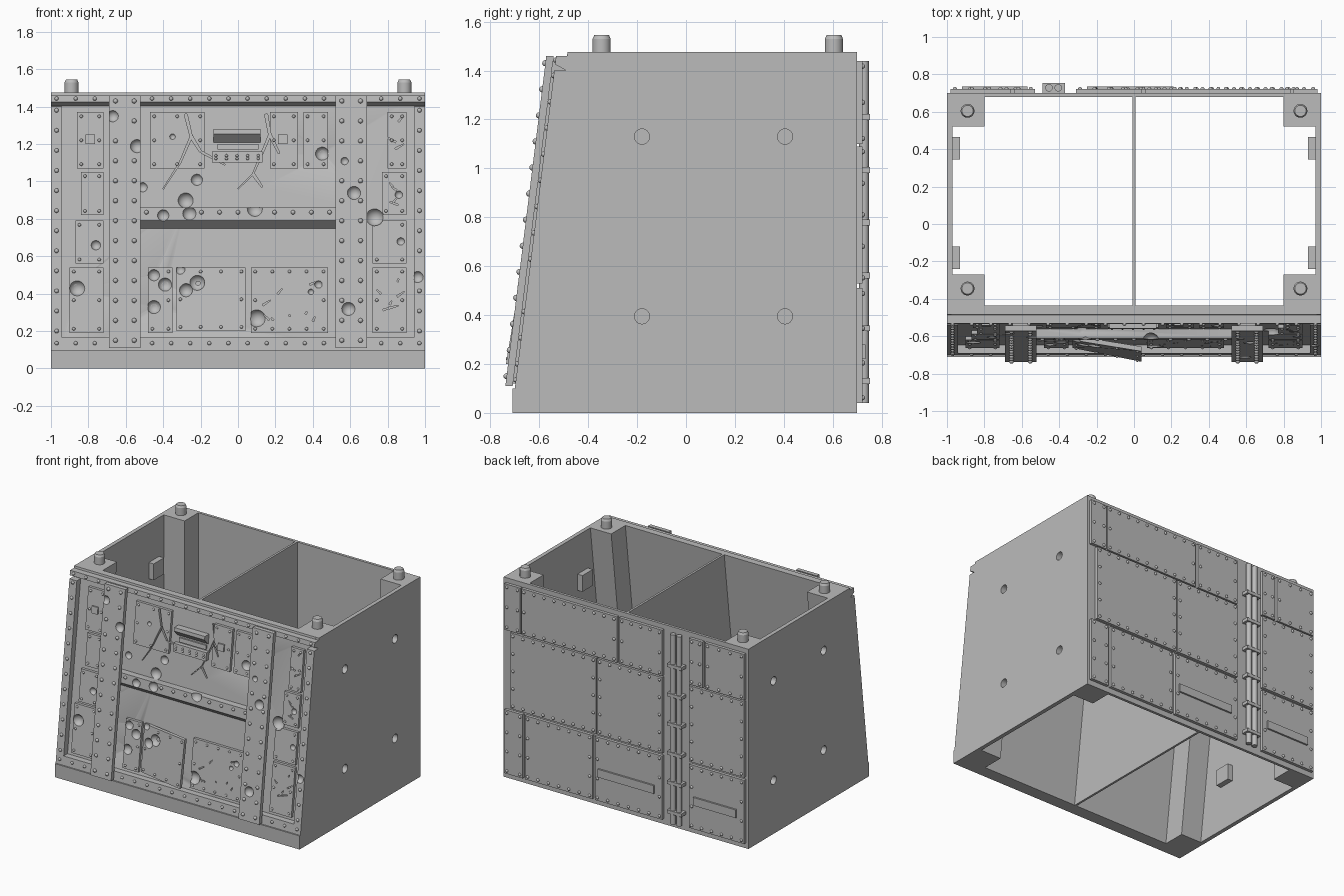
import bpy, bmesh, math, random
from mathutils import Matrix, Vector

random.seed(4)
cube = bpy.data.objects.get("Cube")
if cube:
    bpy.data.objects.remove(cube)

steel = bpy.data.materials.new("grey_steel")
steel.use_nodes = True
steel.diffuse_color = (0.5, 0.5, 0.5, 1)
steel.node_tree.nodes["Principled BSDF"].inputs["Base Color"].default_value = (0.5, 0.5, 0.5, 1)

TOP = 1.475


# Surface frames: x across, z up, w outward from the wall
def front(x, z, w):
    return Vector((x, -0.655 + (z - 0.1) * 0.124 - w, z))


def back(x, z, w):
    return Vector((x, 0.7 + w, z))


def straight(x, z, y):
    return Vector((x, y, z))


def bent(x, z, w):
    out = max(0, (x + 0.33) / 0.37)
    return front(x, z, w + out * (0.06 + 0.04 * (0.54 - z)))


def prism(bm, profile, t0, t1, place):
    """Extrude a closed profile of (a, b) points from t0 to t1."""
    ends = [[bm.verts.new(place(a, b, t)) for a, b in profile] for t in (t0, t1)]
    bm.faces.new(ends[0])
    bm.faces.new(ends[1][::-1])
    n = len(profile)
    for i in range(n):
        j = (i + 1) % n
        bm.faces.new((ends[0][j], ends[0][i], ends[1][i], ends[1][j]))


def box(bm, x0, x1, z0, z1, w0, w1, place):
    prism(bm, [(x0, z0), (x1, z0), (x1, z1), (x0, z1)], w0, w1, place)


def rail(bm, profile, x0, x1):
    """Run a (w, z) cross-section along x on the front."""
    prism(bm, profile, x0, x1, lambda w, z, x: front(x, z, w))


def finish(name, bm):
    bmesh.ops.recalc_face_normals(bm, faces=bm.faces)
    mesh = bpy.data.meshes.new(name)
    bm.to_mesh(mesh)
    bm.free()
    mesh.materials.append(steel)
    ob = bpy.data.objects.new(name, mesh)
    bpy.context.collection.objects.link(ob)
    return smooth(ob)


def smooth(ob):
    for p in ob.data.polygons:
        p.use_smooth = True
    ob.data.set_sharp_from_angle(angle=math.radians(35))
    return ob


def carve(targets, cutter):
    """Cut the cutter out of every target, then drop the cutter."""
    cutter.hide_render = True
    for ob in targets:
        mod = ob.modifiers.new("carve", 'BOOLEAN')
        mod.object, mod.operation, mod.solver = cutter, 'DIFFERENCE', 'EXACT'
        mod.use_self = True
        deps = bpy.context.evaluated_depsgraph_get()
        mesh = bpy.data.meshes.new_from_object(ob.evaluated_get(deps))
        ob.modifiers.clear()
        ob.data = mesh
        smooth(ob)
    bpy.data.objects.remove(cutter)


# Battle damage on the front: x, z, radius
DENTS = [(-.67, 1.35, .03), (-.54, 1.19, .035), (-.22, 1.01, .03), (-.28, .9, .04),
         (-.26, .83, .035), (-.4, .82, .03), (-.51, .97, .025), (.09, .855, .04),
         (.45, 1.15, .035), (.62, .94, .035), (.57, 1.11, .02), (.73, .81, .045),
         (.59, .32, .035), (.96, .49, .03), (-.86, .43, .04), (-.45, .5, .03),
         (-.39, .45, .035), (-.45, .33, .035), (-.22, .46, .04), (-.28, .42, .035),
         (-.31, .53, .025), (.1, .27, .045), (-.76, .66, .025), (.87, .68, .02),
         (.39, .41, .015), (.43, .45, .02), (.86, .93, .02), (-.35, 1.24, .015)]
rivets = bmesh.new()


def rivet(x, z, w, r, place):
    if place is not back and any(math.hypot(x - a, z - b) < c + r for a, b, c in DENTS):
        return
    bmesh.ops.create_icosphere(rivets, subdivisions=2, radius=r,
                               matrix=Matrix.Translation(place(x, z, w)))


def rivet_line(x0, z0, x1, z1, step, w, r, place):
    n = max(1, round(math.hypot(x1 - x0, z1 - z0) / step))
    for i in range(n + 1):
        t = i / n
        rivet(x0 + (x1 - x0) * t, z0 + (z1 - z0) * t, w, r, place)


def plate(bm, x0, x1, z0, z1, thick, step, r, place):
    """Riveted plate."""
    box(bm, x0, x1, z0, z1, -0.005, thick, place)
    m = 0.022
    for z in (z0 + m, z1 - m):
        rivet_line(x0 + m, z, x1 - m, z, step, thick, r, place)
    for x in (x0 + m, x1 - m):
        n = max(1, round((z1 - z0 - 2 * m) / (step * 1.6)))
        for i in range(1, n):
            rivet(x, z0 + m + (z1 - z0 - 2 * m) * i / n, thick, r, place)


# Shell: side walls, back wall, divider, base
side_outline = [(-.71, 0), (.7, 0), (.7, TOP), (-.484, TOP), (-.655, .1), (-.71, .1)]
side_walls = []
for side, name in ((1, "left_wall"), (-1, "right_wall")):
    bm = bmesh.new()
    prism(bm, side_outline, side * 0.97, side, lambda y, z, x: Vector((x, y, z)))
    side_walls.append(finish(name, bm))

bm = bmesh.new()
box(bm, -.975, .975, 0, TOP, .68, .7, straight)
finish("back_wall", bm)
bm = bmesh.new()
box(bm, -.99, .99, 0, .1, -.71, -.615, straight)
finish("base_sill", bm)
bm = bmesh.new()
prism(bm, [(-.64, 0), (.69, 0), (.69, TOP), (-.46, TOP)], -.008, .008,
      lambda y, z, x: Vector((x, y, z)))
finish("divider", bm)

# Corner posts and top pegs
posts, pegs, blocks, holes = (bmesh.new() for _ in range(4))
for s in (1, -1):
    box(posts, s * .8, s * .98, 0, TOP, .52, .69, straight)
    box(posts, s * .8, s * .98, 0, TOP, -.215, -.03, front)
    for y in (.605, -.345):
        for r0, r1, z0, z1 in ((.037, .037, 1.46, 1.53), (.037, .03, 1.53, 1.545)):
            bmesh.ops.create_cone(pegs, cap_ends=True, segments=24, radius1=r0, radius2=r1,
                                  depth=z1 - z0, matrix=Matrix.Translation((s * .89, y, (z0 + z1) / 2)))
    # Socket blocks behind the side holes
    for y in (-.18, .405):
        for z in (.395, 1.13):
            box(blocks, s * .93, s * .972, z - .06, z + .06, y - .06, y + .06, straight)
            bmesh.ops.create_cone(holes, cap_ends=True, segments=24, radius1=.031, radius2=.031, depth=.1,
                                  matrix=Matrix.Translation((s, y, z)) @ Matrix.Rotation(math.pi / 2, 4, 'Y'))
finish("corner_posts", posts)
finish("top_pegs", pegs)
carve(side_walls + [finish("socket_blocks", blocks)], finish("hole_cutter", holes))

# Sloped front wall
bm = bmesh.new()
box(bm, -.975, .975, 0, TOP, -.05, 0, front)
front_wall = finish("front_wall", bm)

# Riveted border frame
bm = bmesh.new()
F = 0.045
rail(bm, [(-.005, .1), (F, .1), (F, .165), (-.005, .165)], -1, 1)
rail(bm, [(-.005, 1.4), (F, 1.425), (F, 1.46), (-.005, 1.46)], -1, 1)
for s in (1, -1):
    box(bm, s * .94, s, .165, 1.4, -.005, F, front)
    rivet_line(s * .97, .2, s * .97, 1.38, .105, F, .012, front)
for z in (.135, 1.443):
    rivet_line(-.97, z, .97, z, .1, F, .011, front)
frame = finish("front_frame", bm)

# I-beam columns
bm = bmesh.new()
for s in (1, -1):
    box(bm, s * .52, s * .69, .11, 1.46, .055, .085, front)
    box(bm, s * .56, s * .65, .12, 1.45, -.005, .056, front)
    for x in (.555, .655):
        rivet_line(s * x, .15, s * x, 1.43, .107, .085, .013, front)
columns = finish("columns", bm)

# Cross beam
bm = bmesh.new()
rail(bm, [(-.005, .745), (.05, .79), (.05, .86), (-.005, .86)], -.57, .57)
rivet_line(-.49, .835, .49, .835, .1, .05, .012, front)
beam = finish("cross_beam", bm)

# Front armour plates
bm = bmesh.new()
PLATES = [(-.86, -.72, 1.07, 1.37), (-.84, -.72, .82, 1.05), (-.87, -.72, .56, .79),
          (-.9, -.72, .19, .54), (.8, .9, 1.07, 1.37), (.77, .9, .82, 1.05),
          (.72, .9, .56, .79), (.72, .9, .19, .54), (-.47, -.18, 1.07, 1.37),
          (.17, .32, 1.07, 1.37), (.35, .48, 1.07, 1.37), (-.48, -.35, .19, .54),
          (.07, .48, .19, .54)]
for p in PLATES:
    plate(bm, *p, .02, .1, .009, front)
plate(bm, -.33, .04, .2, .54, .02, .1, .009, bent)
plates = finish("front_plates", bm)

# Vision slit with hood, and small ports
bm = bmesh.new()
rail(bm, [(-.005, 1.205), (.05, 1.255), (.05, 1.28), (-.005, 1.28)], -.13, .12)
box(bm, -.11, .11, 1.17, 1.2, -.005, .012, front)
plate(bm, -.14, .13, 1.1, 1.16, .03, .06, .008, front)
for x in (-.79, .24):
    box(bm, x - .025, x + .025, 1.2, 1.25, .015, .03, front)
finish("vision_slit", bm)


# Dents, cracks and scratches cut into the front
def height(x, z):
    if .52 < abs(x) < .69:
        return .085
    if abs(x) > .94 or z < .165:
        return F
    if abs(x) < .52 and .78 < z < .86:
        return .05
    return .02 if any(a < x < b and c < z < d for a, b, c, d in PLATES) else 0


bm = bmesh.new()
for x, z, r in DENTS:
    w = height(x, z)
    if -.33 < x < .04 and z < .54:
        w = .02 + .07 * (x + .33) / .37
    bmesh.ops.create_icosphere(bm, subdivisions=3, radius=r * 1.08,
                               matrix=Matrix.Translation(front(x, z, w + r * .35)))


def groove(a, b, width0, width1, w0):
    a, b = Vector(a), Vector(b)
    n = (b - a).orthogonal().normalized()
    pts = [a + n * width0, a - n * width0, b - n * width1, b + n * width1]
    prism(bm, [tuple(p) for p in pts], w0, .04, front)


CRACKS = [[(-.28, 1.36), (-.25, 1.24), (-.31, 1.1), (-.4, .96)],
          [(-.25, 1.24), (-.2, 1.16), (-.07, 1.09)],
          [(.15, 1.36), (.17, 1.25), (.12, 1.13), (.08, 1.04), (0, .96)],
          [(.08, 1.04), (.13, .97)], [(.17, 1.25), (.22, 1.15)]]
for path in CRACKS:
    n = len(path)
    for i in range(n - 1):
        groove(path[i], path[i + 1], .008 * (1 - i / n), .008 * (1 - (i + 1) / n), -.012)
for (x0, x1, z0, z1), count in ((PLATES[-1], 8), (PLATES[7], 6), (PLATES[5], 4), (PLATES[4], 3)):
    for i in range(count):
        x = random.uniform(x0 + .04, x1 - .04)
        z = random.uniform(z0 + .04, z1 - .04)
        groove((x, z), (x + random.uniform(-.05, .05), z + random.uniform(.01, .03)), .005, .002, .008)
carve([front_wall, frame, columns, beam, plates], finish("damage_cutter", bm))

# Back armour plates
bm = bmesh.new()
ROWS = [(1.1, 1.44, (.98, .85, .84, .06, .04, -.31, -.53, -.64, -.66, -.98)),
        (.53, 1.09, (.93, .23, .22, -.31, -.53, -.98)),
        (.04, .51, (.98, .83, .81, .26, .24, -.31, -.53, -.98))]
for z0, z1, xs in ROWS:
    for x1, x0 in zip(xs[::2], xs[1::2]):
        plate(bm, x0, x1, z0, z1, .022, .08, .011, back)
for x0, x1 in ((-.25, .21), (-.92, -.57)):
    box(bm, x0, x1, .22, .28, .02, .035, back)
finish("back_plates", bm)

# Back pipes and clamps
bm = bmesh.new()
for x in (-.455, -.405):
    bmesh.ops.create_cone(bm, cap_ends=True, segments=16, radius1=.02, radius2=.02, depth=1.4,
                          matrix=Matrix.Translation((x, .728, .74)))
finish("back_pipes", bm)
bm = bmesh.new()
for i in range(6):
    z = .13 + i * .216
    box(bm, -.49, -.37, z - .012, z + .012, -.005, .053, back)
finish("pipe_clamps", bm)

finish("rivets", rivets)
